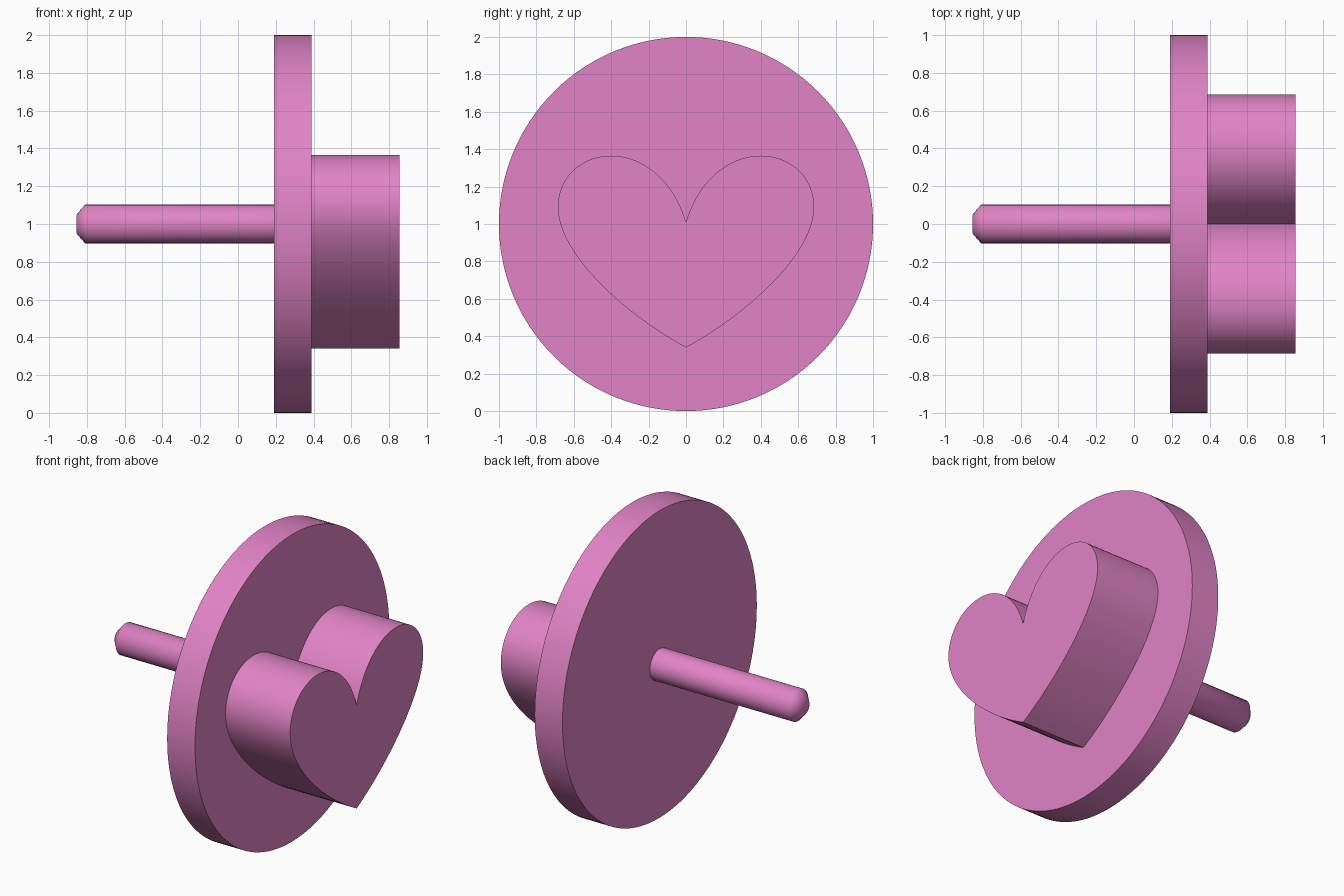
import bpy, bmesh, math
from mathutils import Vector
from mathutils.geometry import interpolate_bezier

if "Cube" in bpy.data.objects:
    bpy.data.objects.remove(bpy.data.objects["Cube"])

pink = bpy.data.materials.new("pink")
pink.diffuse_color = (0.75, 0.23, 0.56, 1)
pink.use_nodes = True
pink.node_tree.nodes["Principled BSDF"].inputs["Base Color"].default_value = pink.diffuse_color


def finish(bm, name, angle=30):
    bmesh.ops.recalc_face_normals(bm, faces=bm.faces)
    mesh = bpy.data.meshes.new(name)
    bm.to_mesh(mesh)
    bm.free()
    mesh.materials.append(pink)
    obj = bpy.data.objects.new(name, mesh)
    bpy.context.collection.objects.link(obj)
    bpy.ops.object.select_all(action='DESELECT')
    obj.select_set(True)
    bpy.context.view_layer.objects.active = obj
    bpy.ops.object.shade_smooth_by_angle(angle=math.radians(angle))
    return obj


def lathe_x(name, profile, sides, angle=30):
    """Capped rings of (x, radius) around the axis at z = 1."""
    bm = bmesh.new()
    rings = []
    for x, r in profile:
        rings.append([bm.verts.new((x, r * math.cos(2 * math.pi * i / sides),
                                    1 + r * math.sin(2 * math.pi * i / sides)))
                      for i in range(sides)])
    for a, b in zip(rings, rings[1:]):
        for i in range(sides):
            j = (i + 1) % sides
            bm.faces.new((a[i], a[j], b[j], b[i]))
    bm.faces.new(rings[0])
    bm.faces.new(rings[-1])
    return finish(bm, name, angle)


# Round backing plate
lathe_x("disc", [(0.19, 1.0), (0.39, 1.0)], 128)

# Pin with a chamfered, softly shaded tip
lathe_x("pin", [(-0.855, 0.05), (-0.81, 0.102), (0.19, 0.102)], 32, 60)

# Heart: half outline from bezier segments, mirrored and extruded
segments = [
    ((0, 0.34), (0.3, 0.5), (0.685, 0.83), (0.685, 1.09)),
    ((0.685, 1.09), (0.685, 1.25), (0.56, 1.365), (0.4, 1.365)),
    ((0.4, 1.365), (0.22, 1.365), (0.06, 1.22), (0, 1.01)),
]
half = []
for seg in segments:
    pts = [Vector((p[0], p[1], 0)) for p in seg]
    half += interpolate_bezier(*pts, 20)[:-1]
half.append(Vector((0, 1.01, 0)))
outline = [(p.x, p.y) for p in half] + [(-p.x, p.y) for p in half[-2:0:-1]]

bm = bmesh.new()
face = bm.faces.new([bm.verts.new((0.39, y, z)) for y, z in outline])
ext = bmesh.ops.extrude_face_region(bm, geom=[face], use_keep_orig=True)
bmesh.ops.translate(bm, vec=(0.465, 0, 0),
                    verts=[g for g in ext["geom"] if isinstance(g, bmesh.types.BMVert)])
finish(bm, "heart")
